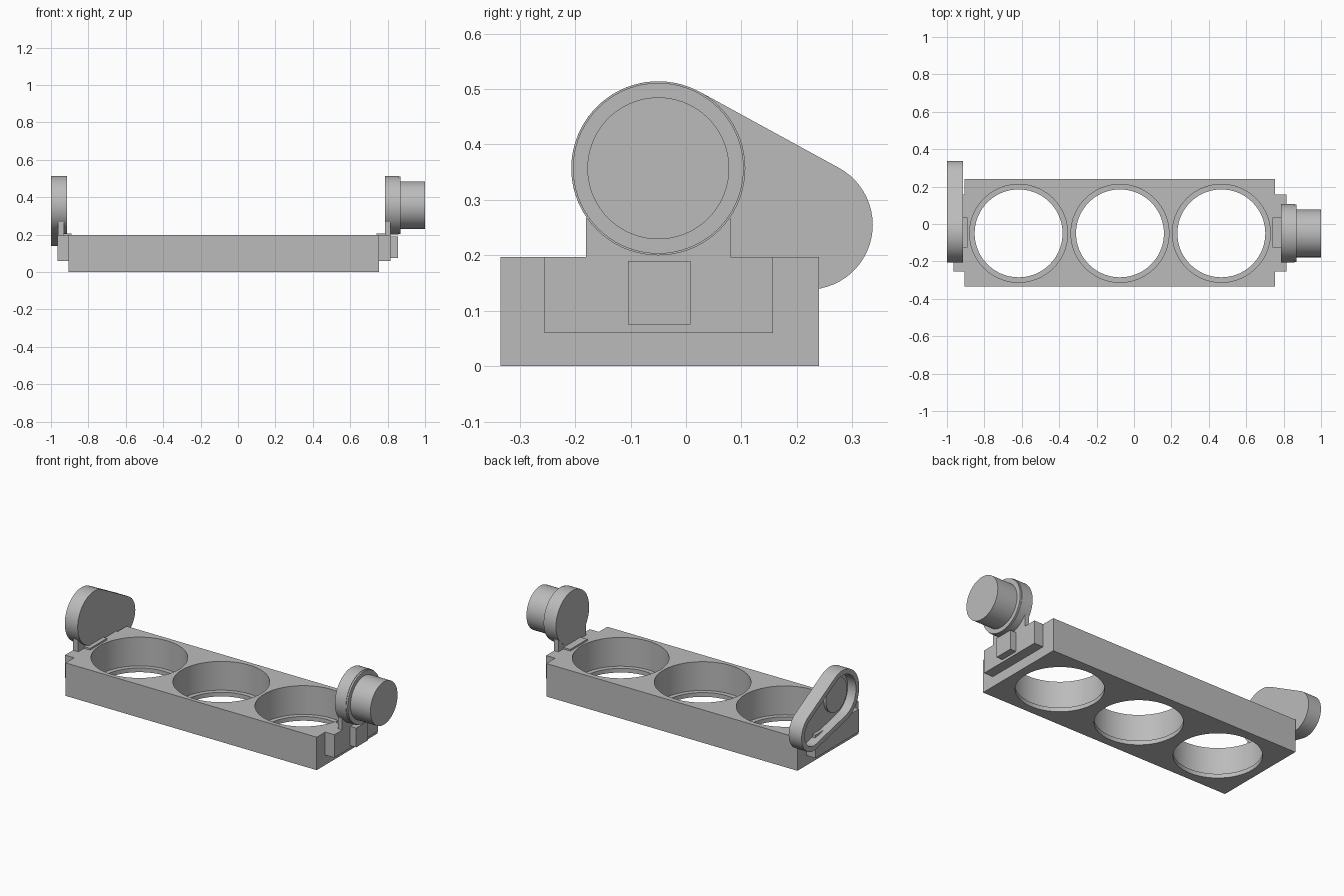
import bpy, bmesh, math
from mathutils import Vector, Matrix

if "Cube" in bpy.data.objects:
    bpy.data.objects.remove(bpy.data.objects["Cube"], do_unlink=True)

grey = bpy.data.materials.new("plain grey")
grey.use_nodes = True
grey.diffuse_color = (0.5, 0.5, 0.5, 1)
grey.node_tree.nodes["Principled BSDF"].inputs["Base Color"].default_value = (0.5, 0.5, 0.5, 1)

HUB = Vector((-0.05, 0.357))    # pivot of both end discs, in y and z
TIP = Vector((0.22, 0.255))     # centre of the lever's small end
HUB_R, TIP_R = 0.157, 0.117


def finish(name, bm):
    bmesh.ops.recalc_face_normals(bm, faces=bm.faces)
    mesh = bpy.data.meshes.new(name)
    bm.to_mesh(mesh)
    bm.free()
    mesh.materials.append(grey)
    ob = bpy.data.objects.new(name, mesh)
    bpy.context.collection.objects.link(ob)
    return ob


def box(name, x, y, z):
    bm = bmesh.new()
    bmesh.ops.create_cube(bm, size=1)
    for v in bm.verts:
        v.co = [lo + (c + 0.5) * (hi - lo) for c, (lo, hi) in zip(v.co, (x, y, z))]
    return finish(name, bm)


def loft(name, sections):
    """Skin equal-length (x, outline) sections and cap both ends."""
    bm = bmesh.new()
    rings = [[bm.verts.new((x, p.x, p.y)) for p in pts] for x, pts in sections]
    for a, b in zip(rings, rings[1:]):
        n = len(a)
        for i in range(n):
            j = (i + 1) % n
            bm.faces.new((a[i], a[j], b[j], b[i]))
    bm.faces.new(rings[0])
    bm.faces.new(rings[-1])
    return finish(name, bm)


def arc(centre, r, start, end, n):
    return [centre + r * Vector((math.cos(t), math.sin(t)))
            for t in (start + (end - start) * i / (n - 1) for i in range(n))]


def circle(r, n=72):
    return arc(HUB, r, 0, 2 * math.pi, n + 1)[:-1]


def teardrop(inset):
    d = TIP - HUB
    axis = math.atan2(d.y, d.x)
    spread = math.acos((HUB_R - TIP_R) / d.length)
    return (arc(TIP, TIP_R - inset, axis - spread, axis + spread, 28)
            + arc(HUB, HUB_R - inset, axis + spread, axis + 2 * math.pi - spread, 44))


def cut(target, cutter):
    mod = target.modifiers.new("cut", 'BOOLEAN')
    mod.operation, mod.solver, mod.object = 'DIFFERENCE', 'EXACT', cutter
    cutter.hide_render = True
    bpy.context.view_layer.objects.active = target
    bpy.ops.object.modifier_apply(modifier=mod.name)
    bpy.data.objects.remove(cutter, do_unlink=True)


# Tray with three stepped round openings
tray = box("tray", (-0.905, 0.755), (-0.335, 0.24), (0, 0.197))
for x in (-0.617, -0.075, 0.467):
    for r, bottom in ((0.235, -0.1), (0.262, 0.025)):
        bm = bmesh.new()
        bmesh.ops.create_cone(bm, cap_ends=True, segments=72, radius1=r, radius2=r, depth=0.5,
                              matrix=Matrix.Translation((x, -0.05, bottom + 0.25)))
        cut(tray, finish("opening_cutter", bm))

# End blocks, uprights and small pads
box("right_end_block", (0.755, 0.815), (-0.255, 0.157), (0.06, 0.197))
box("left_end_block", (-0.965, -0.905), (-0.255, 0.157), (0.06, 0.197))
box("right_stop", (0.815, 0.855), (-0.105, 0.008), (0.075, 0.19))
box("right_pad", (0.74, 0.786), (-0.125, 0.035), (0.19, 0.207))
box("left_pad", (-0.93, -0.89), (-0.125, 0.035), (0.19, 0.207))
right_upright = box("right_upright", (0.787, 0.815), (-0.18, 0.08), (0.19, 0.267))
cut(right_upright, loft("hub_cutter", [(0.7, circle(0.15)), (0.9, circle(0.15))]))
left_upright = box("left_upright", (-0.963, -0.93), (-0.18, 0.08), (0.19, 0.267))
cut(left_upright, loft("lever_cutter", [(-1.1, teardrop(0.012)), (-0.8, teardrop(0.012))]))

# Right disc with its knob
loft("right_disc", [(0.785, circle(0.157)), (0.858, circle(0.157)),
                    (0.858, circle(0.154)), (0.868, circle(0.154))])
loft("right_knob", [(0.86, circle(0.128)), (1.0, circle(0.128))])

# Left lever, hollow on its outer side, with a low round boss
loft("left_lever", [(-0.915, teardrop(0)), (-1.0, teardrop(0)),
                    (-1.0, teardrop(0.03)), (-0.945, teardrop(0.03))])
loft("lever_boss", [(-0.94, circle(0.1)), (-0.96, circle(0.1))])

# Smooth round walls, keep corners sharp
for ob in bpy.context.collection.objects:
    if ob.type == 'MESH' and grey.name in ob.data.materials:
        bpy.ops.object.select_all(action='DESELECT')
        ob.select_set(True)
        bpy.context.view_layer.objects.active = ob
        bpy.ops.object.shade_smooth_by_angle(angle=math.radians(30))
